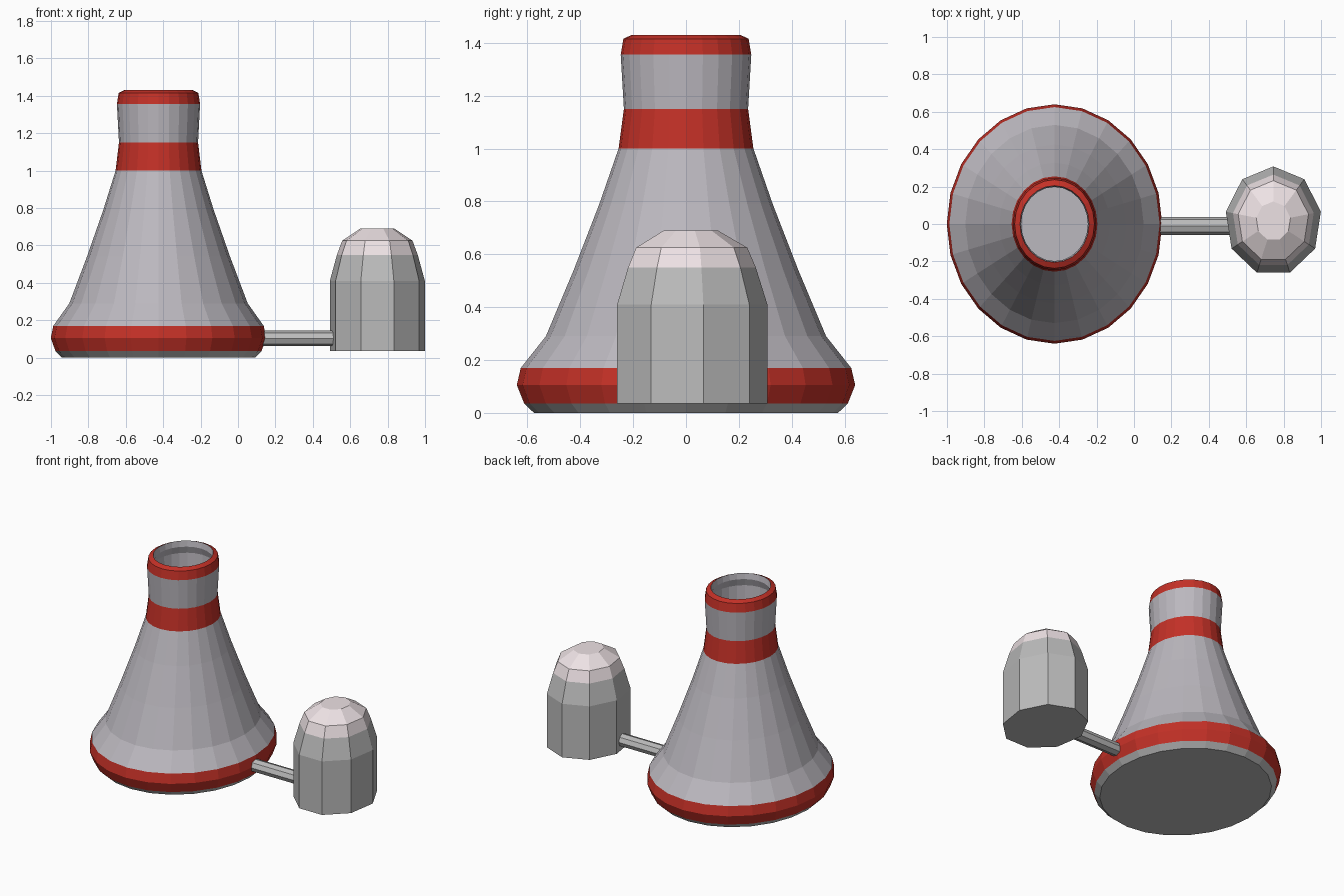
import bpy, bmesh
from math import sin, cos, pi

if "Cube" in bpy.data.objects:
    bpy.data.objects.remove(bpy.data.objects["Cube"])


def material(name, color):
    m = bpy.data.materials.new(name)
    m.diffuse_color = (*color, 1)
    m.use_nodes = True
    m.node_tree.nodes["Principled BSDF"].inputs["Base Color"].default_value = m.diffuse_color
    return m


RED = material("red_paint", (0.55, 0.03, 0.02))
CONCRETE = material("concrete", (0.50, 0.48, 0.52))
PALE = material("pale_roof", (0.85, 0.76, 0.78))
GREY = material("plain_grey", (0.5, 0.5, 0.5))


def lathe(name, profile, sides, center, scale, mats, band_mats):
    """Spin (radius, z) points into capped rings; band_mats gives a material per band."""
    bm = bmesh.new()
    rings = []
    for r, z in profile:
        ring = []
        for i in range(sides):
            a = pi / 2 + 2 * pi * i / sides
            ring.append(bm.verts.new((center[0] + r * scale[0] * cos(a),
                                      center[1] + r * scale[1] * sin(a), z)))
        rings.append(ring)
    for lo, hi, m in zip(rings, rings[1:], band_mats):
        for i in range(sides):
            j = (i + 1) % sides
            bm.faces.new((lo[i], lo[j], hi[j], hi[i])).material_index = m
    bm.faces.new(rings[0][::-1]).material_index = band_mats[0]
    bm.faces.new(rings[-1]).material_index = band_mats[-1]
    mesh = bpy.data.meshes.new(name)
    bm.to_mesh(mesh)
    bm.free()
    for m in mats:
        mesh.materials.append(m)
    ob = bpy.data.objects.new(name, mesh)
    bpy.context.collection.objects.link(ob)
    return ob


# Cooling tower: dark foot, painted bands, flared shell, hollow mouth
tower = [(0.575, 0.0), (0.612, 0.035), (0.64, 0.105), (0.625, 0.17),
         (0.53, 0.29), (0.425, 0.54), (0.328, 0.79), (0.255, 1.0),
         (0.235, 1.15), (0.247, 1.355), (0.237, 1.415), (0.205, 1.43),
         (0.198, 1.39), (0.215, 1.34), (0.205, 1.15), (0.215, 1.0)]
lathe("cooling_tower", tower, 24, (-0.425, 0), (0.9, 1),
      [GREY, RED, CONCRETE],
      [0, 1, 1, 2, 2, 2, 2, 1, 2, 1, 1, 2, 2, 2, 2])

# Domed reactor tank with pale roof
tank = [(1, 0.035), (1, 0.41), (0.85, 0.55), (0.74, 0.625), (0.36, 0.69)]
lathe("domed_tank", tank, 9, (0.745, 0.015), (0.258, 0.293),
      [GREY, PALE], [0, 0, 1, 1])

# Connecting pipe
pipe = lathe("connecting_pipe", [(1, 0.08), (1, 0.56)], 8, (0, 0), (0.042, 0.048),
             [GREY], [0])
pipe.rotation_euler = (0, pi / 2, 0)
pipe.location = (0, -0.01, 0.103)
